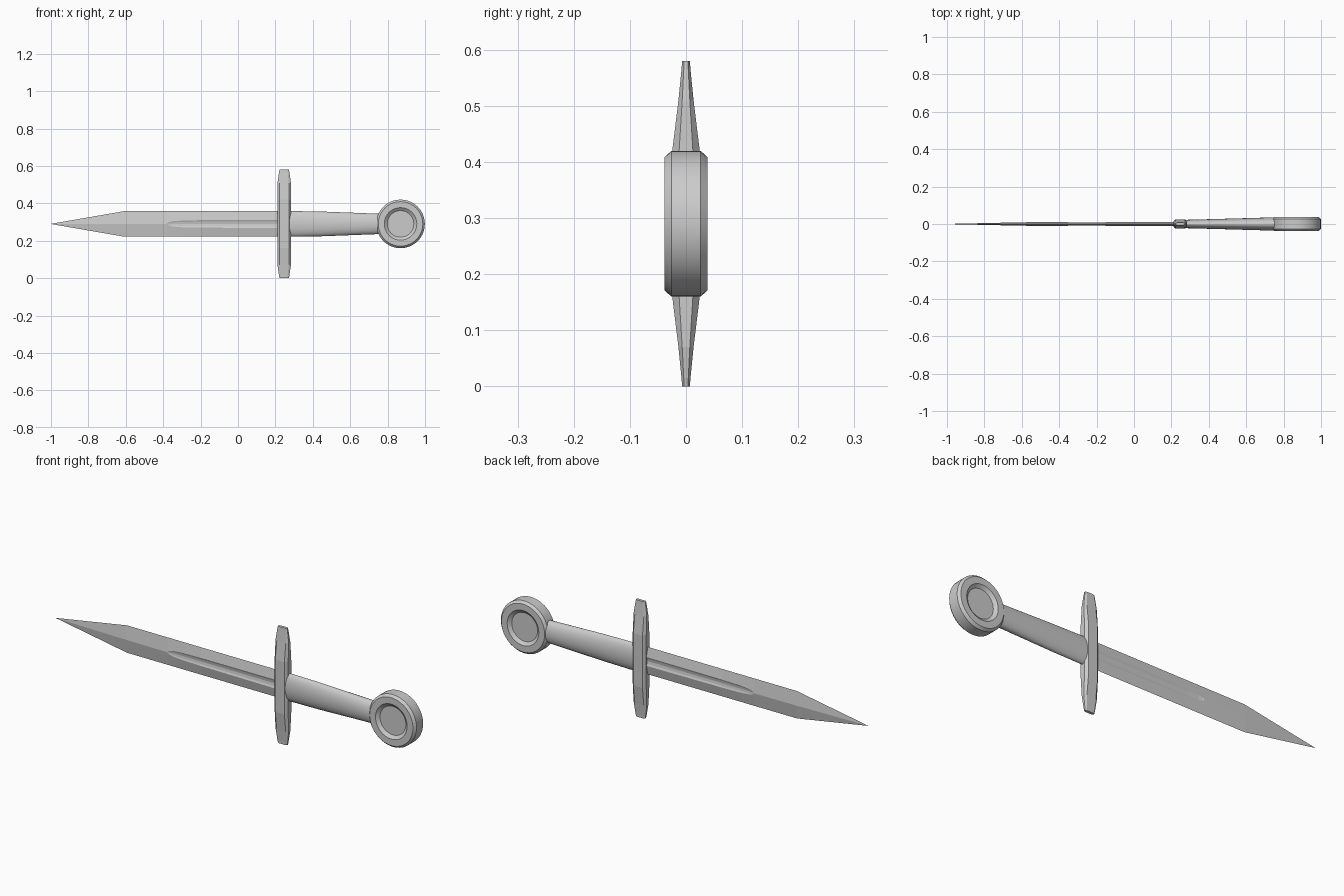
import bpy, bmesh, math

if "Cube" in bpy.data.objects:
    bpy.data.objects.remove(bpy.data.objects["Cube"])

AXIS_Z = 0.29


def loft(name, rings, smooth=None, closed=False):
    """Skin a list of equal-length point rings; cap the ends unless closed."""
    bm = bmesh.new()
    vs = [[bm.verts.new(p) for p in ring] for ring in rings]
    n = len(rings[0])
    pairs = list(zip(vs, vs[1:])) + ([(vs[-1], vs[0])] if closed else [])
    for a, b in pairs:
        for i in range(n):
            j = (i + 1) % n
            bm.faces.new((a[i], a[j], b[j], b[i]))
    if not closed:
        bm.faces.new(vs[0])
        bm.faces.new(vs[-1])
    bmesh.ops.remove_doubles(bm, verts=bm.verts, dist=1e-5)
    bmesh.ops.recalc_face_normals(bm, faces=bm.faces)
    me = bpy.data.meshes.new(name)
    bm.to_mesh(me)
    bm.free()
    ob = bpy.data.objects.new(name, me)
    bpy.context.collection.objects.link(ob)
    if smooth:
        bpy.ops.object.select_all(action='DESELECT')
        ob.select_set(True)
        bpy.context.view_layer.objects.active = ob
        bpy.ops.object.shade_smooth_by_angle(angle=math.radians(smooth))
    return ob


def blade_ring(x, w, t, g, depth):
    """Diamond section: half width w, half thickness t, groove half width g."""
    side = []
    for k in (1, 0.6, 0, -0.6, -1):
        z = k * g
        lip = t * (1 - g / w)
        y = lip - depth * (1 - k * k) if g else t
        side.append((y, z))
    loop = [(0, w)] + side + [(0, -w)] + [(-y, z) for y, z in reversed(side)]
    return [(x, y, AXIS_Z + z) for y, z in loop]


# Blade: x, half width, half thickness, groove half width, groove depth
blade_sections = [(-1.0, 0.0005, 0.0004, 0, 0),
                  (-0.61, 0.068, 0.009, 0, 0),
                  (-0.38, 0.068, 0.0115, 0, 0),
                  (-0.372, 0.068, 0.0115, 0.008, 0.001),
                  (-0.35, 0.068, 0.0117, 0.014, 0.003),
                  (-0.30, 0.068, 0.012, 0.018, 0.004),
                  (-0.20, 0.068, 0.013, 0.020, 0.005),
                  (0.24, 0.068, 0.016, 0.022, 0.006)]
loft("blade", [blade_ring(*s) for s in blade_sections])


# Crossguard: chamfered section tapering towards both ends
def guard_ring(dz, hx, hy):
    cx, cy = hx * 0.68, hy * 0.5
    pts = [(hx, cy), (cx, hy), (-cx, hy), (-hx, cy),
           (-hx, -cy), (-cx, -hy), (cx, -hy), (hx, -cy)]
    return [(0.247 + x, y, AXIS_Z + dz) for x, y in pts]


half_guard = [(0, 0.037, 0.025), (0.13, 0.037, 0.0245),
              (0.22, 0.036, 0.0135), (0.275, 0.028, 0.008), (0.29, 0.025, 0.007)]
guard = [(-d, a, b) for d, a, b in reversed(half_guard[1:])] + half_guard
loft("crossguard", [guard_ring(*s) for s in guard])


# Grip: oval handle, narrower but thicker towards the pommel
def oval(x, hy, hz, n=32):
    return [(x, hy * math.cos(2 * math.pi * i / n),
             AXIS_Z + hz * math.sin(2 * math.pi * i / n)) for i in range(n)]


loft("grip", [oval(0.26, 0.022, 0.069), oval(0.45, 0.027, 0.066),
              oval(0.765, 0.036, 0.054)], smooth=35)

# Pommel: chamfered disc turned about y, with a dished recess on each face
half = [(0.130, 0.026), (0.119, 0.038), (0.087, 0.038), (0.071, 0.025), (0, 0.025)]
profile = [(r, -y) for r, y in reversed(half)] + half
SEG = 40
loft("pommel", [[(0.869 + r * math.cos(2 * math.pi * i / SEG), y,
                  AXIS_Z + r * math.sin(2 * math.pi * i / SEG)) for i in range(SEG)]
                for r, y in profile[1:-1]], smooth=25)
